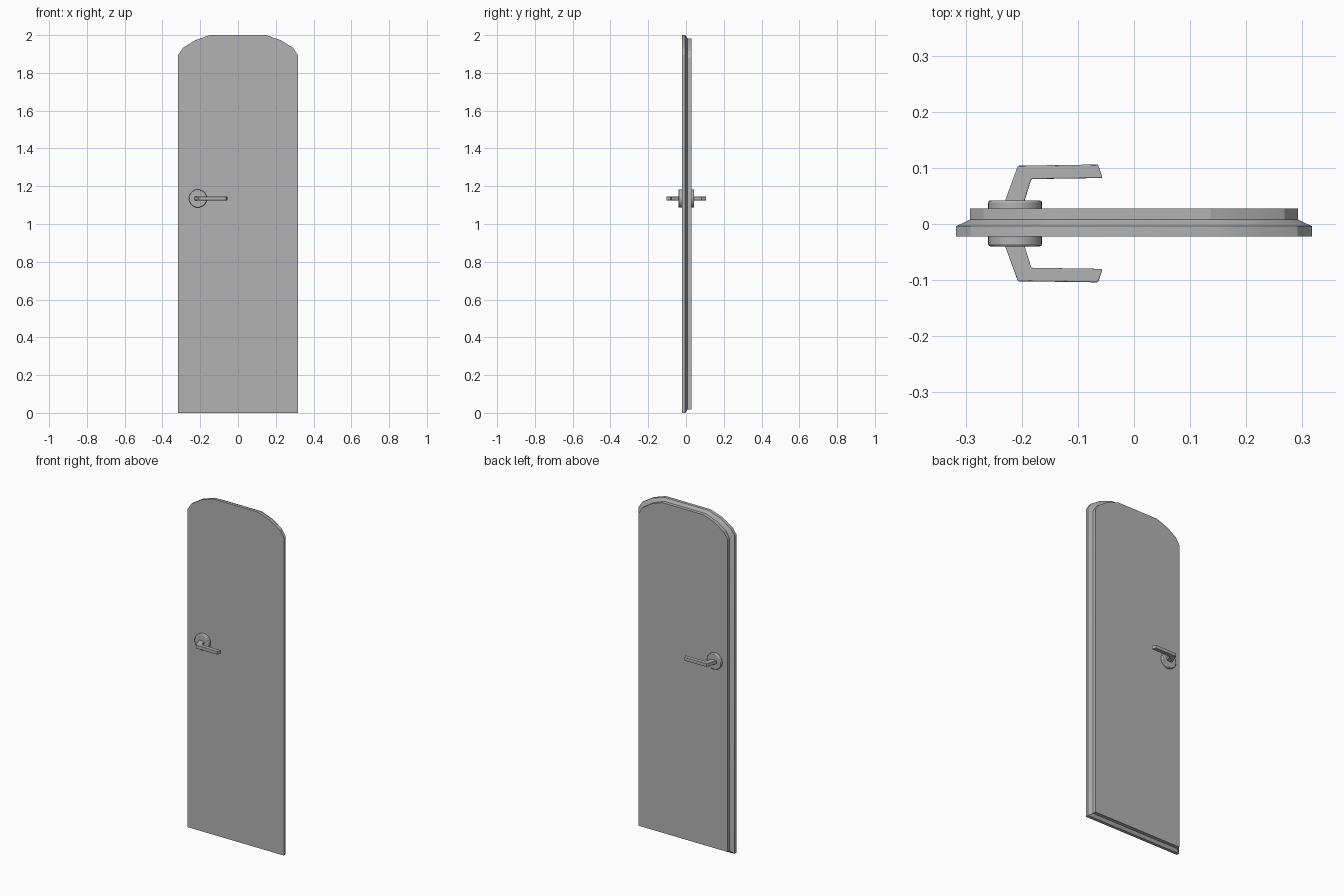
import bpy, bmesh, math
from mathutils import Matrix, Vector

cube = bpy.data.objects.get("Cube")
if cube:
    bpy.data.objects.remove(cube)

grey = bpy.data.materials.new("plain grey")
grey.use_nodes = True
colour = (0.45, 0.45, 0.45, 1)
grey.diffuse_color = colour
grey.node_tree.nodes["Principled BSDF"].inputs["Base Color"].default_value = colour


def finish(name, bm, bevel=0, angle=30):
    bmesh.ops.recalc_face_normals(bm, faces=bm.faces)
    mesh = bpy.data.meshes.new(name)
    bm.to_mesh(mesh)
    bm.free()
    mesh.materials.append(grey)
    obj = bpy.data.objects.new(name, mesh)
    bpy.context.collection.objects.link(obj)
    if bevel:
        mod = obj.modifiers.new("edge bevel", "BEVEL")
        mod.width = bevel
        mod.segments = 2
    bpy.ops.object.select_all(action="DESELECT")
    obj.select_set(True)
    bpy.context.view_layer.objects.active = obj
    bpy.ops.object.shade_smooth_by_angle(angle=math.radians(angle))
    return obj


def loft(bm, rings):
    """Skin a stack of matching closed loops and cap both ends."""
    loops = [[bm.verts.new(p) for p in ring] for ring in rings]
    for a, b in zip(loops, loops[1:]):
        for i in range(len(a)):
            j = (i + 1) % len(a)
            bm.faces.new((a[i], a[j], b[j], b[i]))
    bm.faces.new(loops[0])
    bm.faces.new(loops[-1])


def door_ring(y, side, end):
    """Door outline with rounded upper corners, inset at sides and ends."""
    corner = [(0.317, 1.895), (0.291, 1.933), (0.227, 1.973), (0.148, 2.0)]
    half = [(0.317, 0)] + corner
    pts = half + [(-x, z) for x, z in reversed(half)]
    sx = (0.317 - side) / 0.317
    sz = 1 - end
    return [Vector((x * sx, y, 1 + (z - 1) * sz)) for x, z in pts]


# Door leaf: wide front slab, sloped rebate, narrower back slab
bm = bmesh.new()
loft(bm, [door_ring(-0.022, 0, 0), door_ring(-0.004, 0, 0),
          door_ring(0.008, 0.025, 0.017), door_ring(0.028, 0.025, 0.017)])
finish("door_leaf", bm, angle=20)

# Handle sets on both faces
LEVER = [(-0.231, 0.036), (-0.207, 0.102), (-0.064, 0.104),
         (-0.056, 0.080), (-0.183, 0.078), (-0.196, 0.036)]
HANDLE_Z = 1.135
for label, sign, offset in (("front", -1, 0.0), ("back", 1, 0.002)):
    # Round rosette with a bevelled rim
    bm = bmesh.new()
    bmesh.ops.create_cone(
        bm, cap_ends=True, segments=32, radius1=0.048, radius2=0.048, depth=0.03,
        matrix=Matrix.Translation((-0.212, sign * 0.025 + offset, HANDLE_Z))
        @ Matrix.Rotation(math.pi / 2, 4, "X"))
    finish(label + "_rosette", bm, 0.004)

    # Cranked flat lever
    bm = bmesh.new()
    loft(bm, [[Vector((x, sign * y + offset, HANDLE_Z + h)) for x, y in LEVER]
              for h in (-0.01, 0.01)])
    finish(label + "_lever", bm, 0.002)
